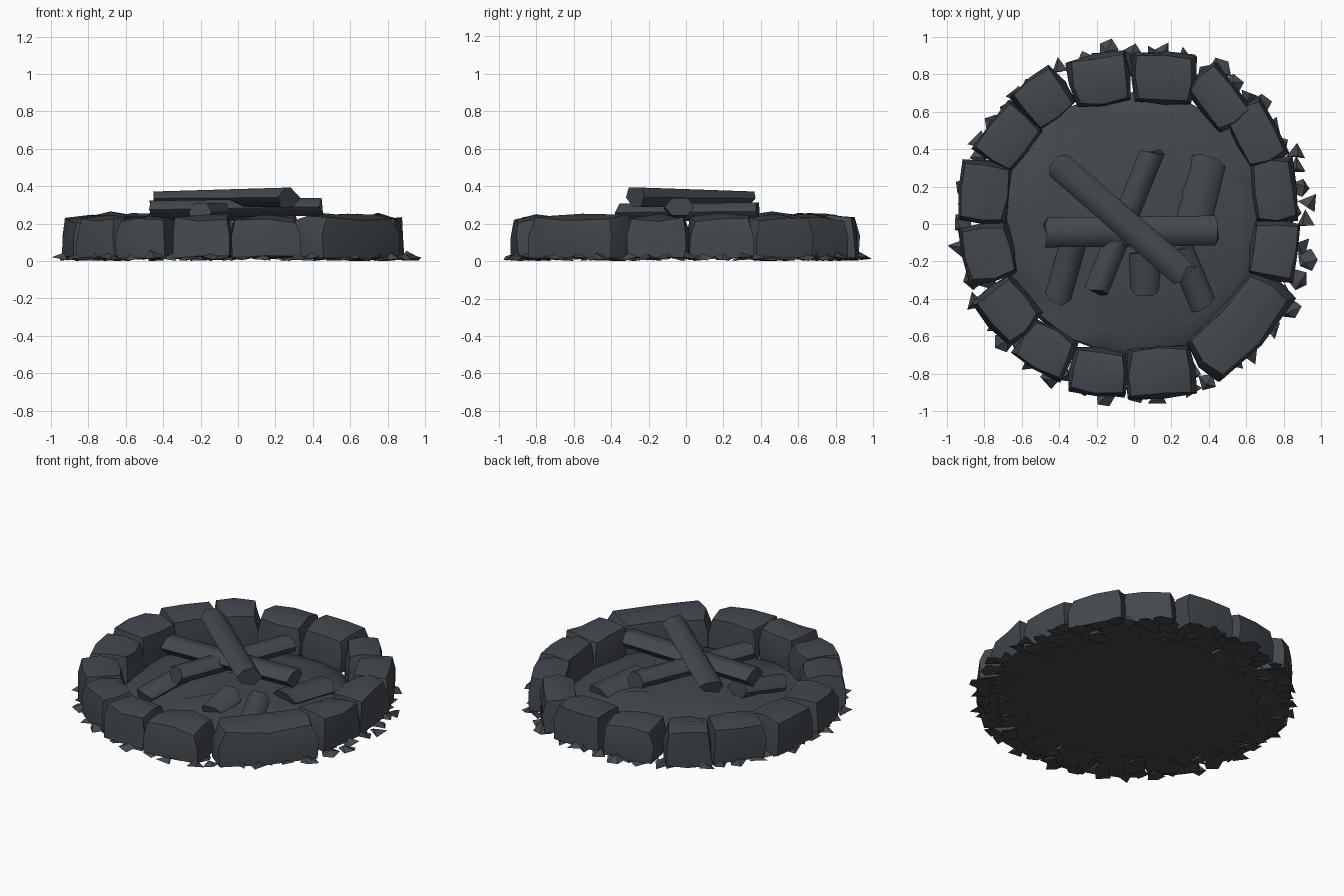
import bpy, bmesh, math, random
from mathutils import Vector, Matrix

if "Cube" in bpy.data.objects:
    bpy.data.objects.remove(bpy.data.objects["Cube"])

random.seed(7)
mat = bpy.data.materials.new("charcoal grey")
mat.diffuse_color = (0.056, 0.065, 0.075, 1)
mat.use_nodes = True
mat.node_tree.nodes["Principled BSDF"].inputs["Base Color"].default_value = mat.diffuse_color


def finish(bm, name, angle=55):
    bmesh.ops.recalc_face_normals(bm, faces=bm.faces)
    me = bpy.data.meshes.new(name)
    bm.to_mesh(me)
    bm.free()
    me.materials.append(mat)
    me.shade_smooth()
    me.set_sharp_from_angle(angle=math.radians(angle))
    ob = bpy.data.objects.new(name, me)
    bpy.context.collection.objects.link(ob)
    return ob


def jitter(a):
    return Vector([random.uniform(-a, a) for _ in range(3)])


def ring_stone(i, x, y, w, d, top, rot):
    """Rough block: w along the ring, d across it, narrower at the top."""
    bm = bmesh.new()
    bmesh.ops.create_cube(bm, size=1)
    bmesh.ops.subdivide_edges(bm, edges=bm.edges, cuts=1, use_grid_fill=True)
    m = Matrix.Translation((x, y, 0)) @ Matrix.Rotation(math.radians(rot), 4, 'Z')
    h = top - 0.02
    for v in bm.verts:
        c = v.co
        on_edge = abs(c.x) > .4 and abs(c.y) > .4
        k = (0.95 if on_edge else 1.03) * (1 - 0.12 * max(0, c.z * 2))
        z = 0.02 + (c.z + .5) * h
        if c.z > .4:
            if abs(c.y) > .4:
                z -= random.uniform(0.02, 0.04)
            elif abs(c.x) > .4:
                z -= random.uniform(0.005, 0.025)
        # the outer side is longer than the inner one
        p = Vector((c.x * w * k * (1 + .12 * c.y), c.y * d * k, z)) + jitter(0.009)
        if w > .5 and abs(c.x) > .4:
            p.y -= .03
        p.z = max(0.015, p.z)
        v.co = m @ p
    finish(bm, f"ring_stone_{i}")


# Stones of the ring: x, y, width, depth, top height, turn
stones = [
    (0.16, 0.78, .33, .27, .25, -3), (-0.18, 0.77, .32, .27, .25, 10),
    (-0.48, 0.67, .27, .26, .26, 38), (-0.67, 0.46, .32, .25, .26, 52),
    (-0.80, 0.17, .33, .27, .25, 84), (-0.78, -0.15, .30, .27, .24, 102),
    (-0.67, -0.46, .30, .26, .25, 130), (-0.47, -0.67, .29, .24, .25, 150),
    (-0.19, -0.79, .30, .24, .25, 174), (0.14, -0.79, .36, .27, .25, 184),
    (0.58, -0.55, .60, .28, .26, 228), (0.75, -0.14, .31, .25, .25, 262),
    (0.75, 0.18, .34, .23, .25, 276), (0.65, 0.48, .34, .22, .25, 298),
    (0.45, 0.67, .33, .22, .25, 308),
]
for i, s in enumerate(stones):
    ring_stone(i + 1, *s)

# Ash bed: low uneven mound with a flat underside
bm = bmesh.new()
N = 24
rings = []
for r, z in ((.72, .02), (.70, .045), (.58, .065), (.40, .09), (.20, .105)):
    rings.append([bm.verts.new((
        r * math.cos(2 * math.pi * k / N) * random.uniform(.97, 1.03),
        r * math.sin(2 * math.pi * k / N) * random.uniform(.97, 1.03),
        z + (random.uniform(-.014, .014) if z > .04 else 0))) for k in range(N)])
for a, b in zip(rings, rings[1:]):
    for k in range(N):
        bm.faces.new((a[k], a[(k + 1) % N], b[(k + 1) % N], b[k]))
bm.faces.new(rings[-1])
bm.faces.new(rings[0][::-1])
finish(bm, "ash_bed")


def log(name, a, b, w, h, end=1.0, sides=6):
    """Slightly uneven prism from a to b, w wide and h high, scaled by end at a."""
    a, b = Vector(a), Vector(b)
    ax = (b - a).normalized()
    side = ax.cross(Vector((0, 0, 1))).normalized()
    up = side.cross(ax)
    bm = bmesh.new()
    ends = []
    for p, s in ((a, end), (b, 1)):
        ring = []
        for k in range(sides):
            t = 2 * math.pi * k / sides
            ring.append(bm.verts.new(p + side * math.cos(t) * w / 2
                                     + up * math.sin(t) * h * s * .55
                                     + ax * random.uniform(-.025, .025)))
        ends.append(ring)
    for k in range(sides):
        j = (k + 1) % sides
        bm.faces.new((ends[0][k], ends[0][j], ends[1][j], ends[1][k]))
    bm.faces.new(ends[0])
    bm.faces.new(ends[1])
    finish(bm, name, 65)


# Crossed logs on top
log("top_log", (-.41, .32, .335), (.27, -.27, .34), .15, .11, .7)
log("middle_log", (-.47, -.045, .275), (.44, -.035, .29), .16, .10)
log("lower_log", (.10, .39, .265), (-.20, -.35, .26), .13, .10)
# Half buried charred pieces
log("buried_log_1", (.40, .35, .08), (.32, .02, .10), .19, .10)
log("buried_log_2", (.24, -.12, .14), (.37, -.43, .08), .14, .11)
log("buried_log_3", (-.32, -.08, .14), (-.41, -.40, .08), .14, .10)
log("buried_log_4", (.06, -.16, .12), (.06, -.36, .08), .17, .12)

# Flat stone chips scattered under and round the foot of the ring
bm = bmesh.new()
radii = (.92, .84, .94, .90, .79)
COUNT = 100
for i in range(COUNT):
    t = 2 * math.pi * (i + random.uniform(-.4, .4)) / COUNT
    r = radii[i % 5] + random.uniform(-.015, .01)
    size = random.uniform(.055, .072)
    turn = random.uniform(0, 6.28)
    n = random.choice((3, 3, 4, 5))
    c = Vector((r * math.cos(t), r * math.sin(t), 0))
    peak = c + Vector((random.uniform(-.03, .03), random.uniform(-.03, .03),
                       random.uniform(.045, .07)))
    low = []
    for k in range(n):
        q = turn + 2 * math.pi * k / n
        d = Vector((math.cos(q), math.sin(q), 0)) * size * random.uniform(.8, 1.0)
        low.append(bm.verts.new(c + d + Vector((0, 0, random.uniform(.01, .035)))))
    tip = bm.verts.new(peak)
    for k in range(n):
        bm.faces.new((low[k], low[(k + 1) % n], tip))
    bm.faces.new(low[::-1])
# set the lowest chip corner on the ground
drop = min(v.co.z for v in bm.verts)
for v in bm.verts:
    v.co.z -= drop
finish(bm, "stone_chips", 30)
